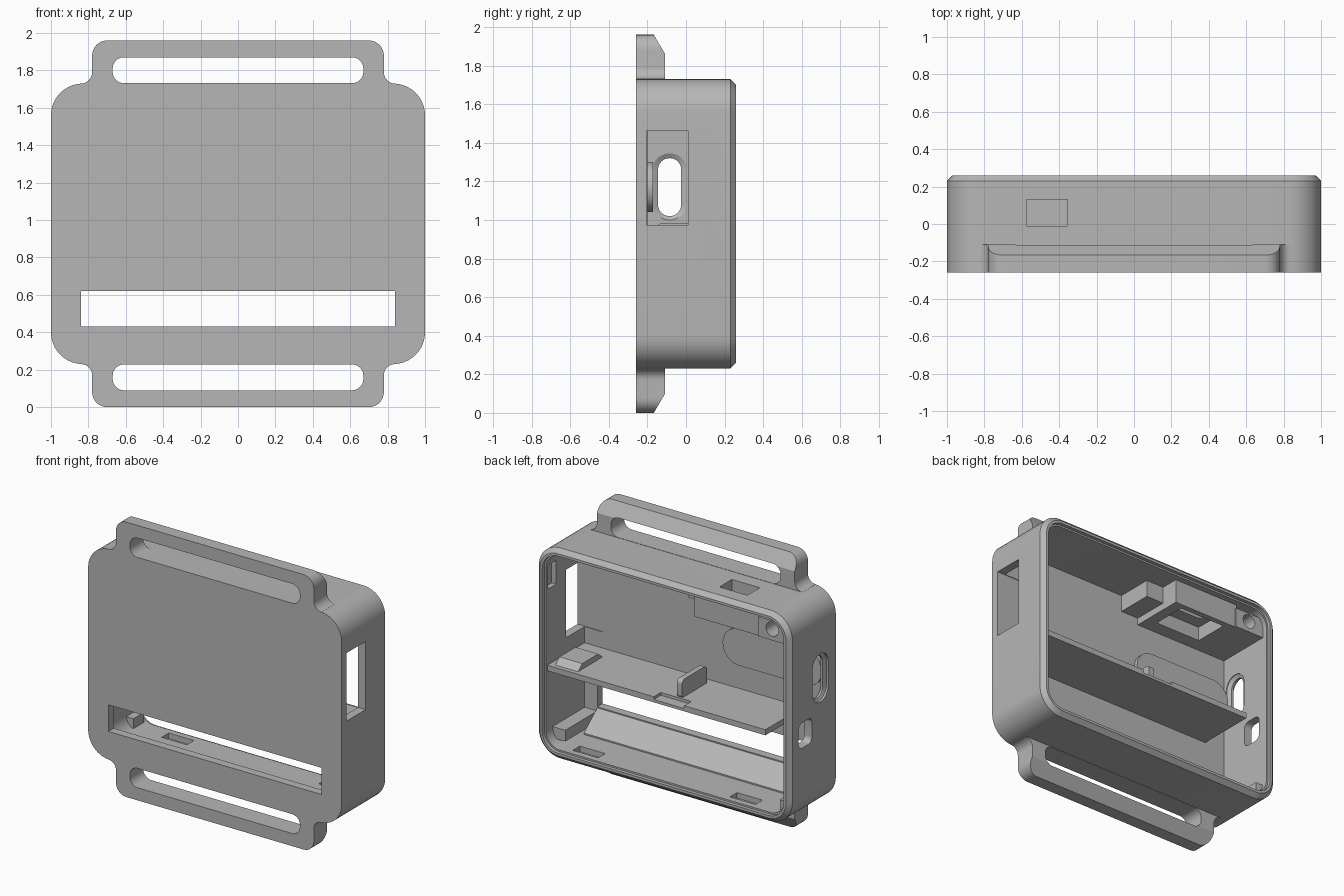
import bpy, bmesh, math

if "Cube" in bpy.data.objects:
    bpy.data.objects.remove(bpy.data.objects["Cube"])

mat = bpy.data.materials.new("light_grey")
mat.diffuse_color = (0.47, 0.47, 0.47, 1)
mat.use_nodes = True
mat.node_tree.nodes["Principled BSDF"].inputs["Base Color"].default_value = mat.diffuse_color


def rrect(a0, a1, b0, b1, r, n=10):
    """Rounded rectangle outline in a 2D plane."""
    if r <= 0:
        return [(a0, b0), (a1, b0), (a1, b1), (a0, b1)]
    pts = []
    for k, (ca, cb) in enumerate([(a1 - r, b1 - r), (a0 + r, b1 - r), (a0 + r, b0 + r), (a1 - r, b0 + r)]):
        for i in range(n + 1):
            t = math.pi / 2 * (k + i / n)
            pts.append((ca + r * math.cos(t), cb + r * math.sin(t)))
    return pts


def loft(name, axis, sections):
    """Solid through matching outlines, each placed at a distance along an axis."""
    place = {"x": lambda d, a, b: (d, a, b), "y": lambda d, a, b: (a, d, b),
             "z": lambda d, a, b: (a, b, d)}[axis]
    bm = bmesh.new()
    rings = [[bm.verts.new(place(d, a, b)) for a, b in pts] for d, pts in sections]
    bm.faces.new(rings[0])
    bm.faces.new(rings[-1])
    n = len(rings[0])
    for p, q in zip(rings, rings[1:]):
        for i in range(n):
            bm.faces.new((p[i], p[(i + 1) % n], q[(i + 1) % n], q[i]))
    bmesh.ops.recalc_face_normals(bm, faces=bm.faces)
    me = bpy.data.meshes.new(name)
    bm.to_mesh(me)
    bm.free()
    me.materials.append(mat)
    ob = bpy.data.objects.new(name, me)
    bpy.context.collection.objects.link(ob)
    return ob


def prism(name, axis, d0, d1, pts):
    return loft(name, axis, [(d0, pts), (d1, pts)])


def box(name, x0, x1, y0, y1, z0, z1, r=0):
    return prism(name, "y", y0, y1, rrect(x0, x1, z0, z1, r))


def cut(ob, *cutters):
    bpy.context.view_layer.objects.active = ob
    for c in cutters:
        m = ob.modifiers.new("cut", "BOOLEAN")
        m.operation, m.solver, m.object = "DIFFERENCE", "EXACT", c
        bpy.ops.object.modifier_apply(modifier=m.name)
        bpy.data.objects.remove(c)


# Case shell, open at the back, with a chamfered rim
outer = rrect(-1, 1, 0.23, 1.73, 0.17)
rim = rrect(-0.97, 0.97, 0.26, 1.70, 0.14)
case = loft("case", "y", [(-0.26, outer), (0.23, outer), (0.26, rim)])
cut(case,
    prism("cavity", "y", -0.20, 0.4, rrect(-0.94, 0.94, 0.29, 1.67, 0.11)),
    prism("lid_step", "y", 0.235, 0.4, rrect(-0.952, 0.952, 0.278, 1.682, 0.122)),
    box("front_window", -0.84, 0.84, -0.4, -0.1, 0.43, 0.62),
    box("right_opening", 0.8, 1.2, -0.205, 0.01, 0.975, 1.46),
    box("right_catch", 0.9, 0.975, 0.12, 0.21, 1.40, 1.57))

# Flared cable port and a smaller switch port in the left wall
big = rrect(-0.175, 0.005, 1.0, 1.345, 0.089)
small = rrect(-0.145, -0.025, 1.02, 1.32, 0.059)
cut(case,
    loft("cable_port", "x", [(-1.01, big), (-0.985, big), (-0.975, small), (-0.96, small),
                             (-0.945, big), (-0.92, big)]),
    prism("switch_port", "x", -1.1, -0.9, rrect(0.01, 0.16, 0.75, 0.93, 0.04)))

# Lid catch pockets in the floor, and the button hole in the top
for x in (0.66, -0.58):
    cut(case, box("floor_catch", x - 0.1, x + 0.1, 0.11, 0.19, 0.25, 0.35))
cut(case, box("button_hole", -0.575, -0.355, -0.01, 0.13, 1.6, 1.8))


# Strap handles: half outline, mirrored in x and then in z
def arc(cx, cz, r, a0, a1, n=8):
    return [(cx + r * math.cos(math.radians(a0 + (a1 - a0) * i / n)),
             cz + r * math.sin(math.radians(a0 + (a1 - a0) * i / n))) for i in range(n + 1)]


half = [(0.84, 1.70)] + arc(0.84, 1.79, 0.06, 270, 180) + arc(0.70, 1.88, 0.08, 0, 90)
profile = half + [(-x, z) for x, z in reversed(half)]
bevel = [(-0.17, 1.965), (-0.105, 1.855), (0.0, 1.855), (0.0, 2.05), (-0.17, 2.05)]
slot = rrect(-0.67, 0.67, 1.732, 1.87, 0.06)
for name, flip in (("top_strap_handle", False), ("bottom_strap_handle", True)):
    f = (lambda p: [(a, 1.96 - b) for a, b in p]) if flip else (lambda p: p)
    handle = prism(name, "y", -0.26, -0.11, f(profile))
    cut(handle, prism("slot", "y", -0.5, 0.2, f(slot)),
        prism("bevel", "x", -1.2, 1.2, f(bevel)))

# Shelf with a notch at its back edge, an upright tab and an end wedge
shelf = box("shelf", -0.78, 0.95, -0.21, 0.22, 0.82, 0.86)
cut(shelf, box("notch", -0.14, 0.10, 0.14, 0.3, 0.84, 0.9))
prism("shelf_tab", "x", -0.06, -0.02, rrect(-0.15, 0.13, 0.85, 0.985, 0.03))
prism("shelf_wedge", "x", 0.72, 0.90, [(-0.1, 0.85), (0.2, 0.85), (0.14, 0.90), (-0.04, 0.90)])

# Raised pad behind the cable port
box("cable_pad", -0.95, -0.17, -0.21, -0.17, 1.04, 1.30, 0.129)

# Ramp under the front window, and the blocks beside it
prism("window_ramp", "x", -0.84, 0.84, [(-0.21, 0.28), (-0.05, 0.28), (-0.05, 0.30), (-0.21, 0.43)])
box("right_floor_block", 0.84, 0.95, -0.21, 0.16, 0.32, 0.40)
box("left_floor_block", -0.95, -0.88, 0.08, 0.2, 0.31, 0.38)

# Button housing hanging from the top, with a side step
housing = box("button_housing", -0.72, -0.20, -0.21, 0.19, 1.50, 1.68)
cut(housing,
    box("button_well", -0.575, -0.355, -0.01, 0.13, 1.3, 1.9),
    box("button_cavity", -0.64, -0.28, -0.10, 0.15, 1.45, 1.60))
box("housing_step", -0.21, -0.06, -0.21, 0.06, 1.55, 1.68)

# Screw boss in the corner
boss = box("screw_boss", -0.95, -0.71, -0.21, 0.20, 1.50, 1.64)
cut(boss, prism("screw_hole", "y", 0.0, 0.3, rrect(-0.87, -0.77, 1.53, 1.63, 0.0499, 6)))

for ob in bpy.data.objects:
    bpy.ops.object.select_all(action="DESELECT")
    ob.select_set(True)
    bpy.context.view_layer.objects.active = ob
    bpy.ops.object.shade_smooth_by_angle(angle=math.radians(30))
